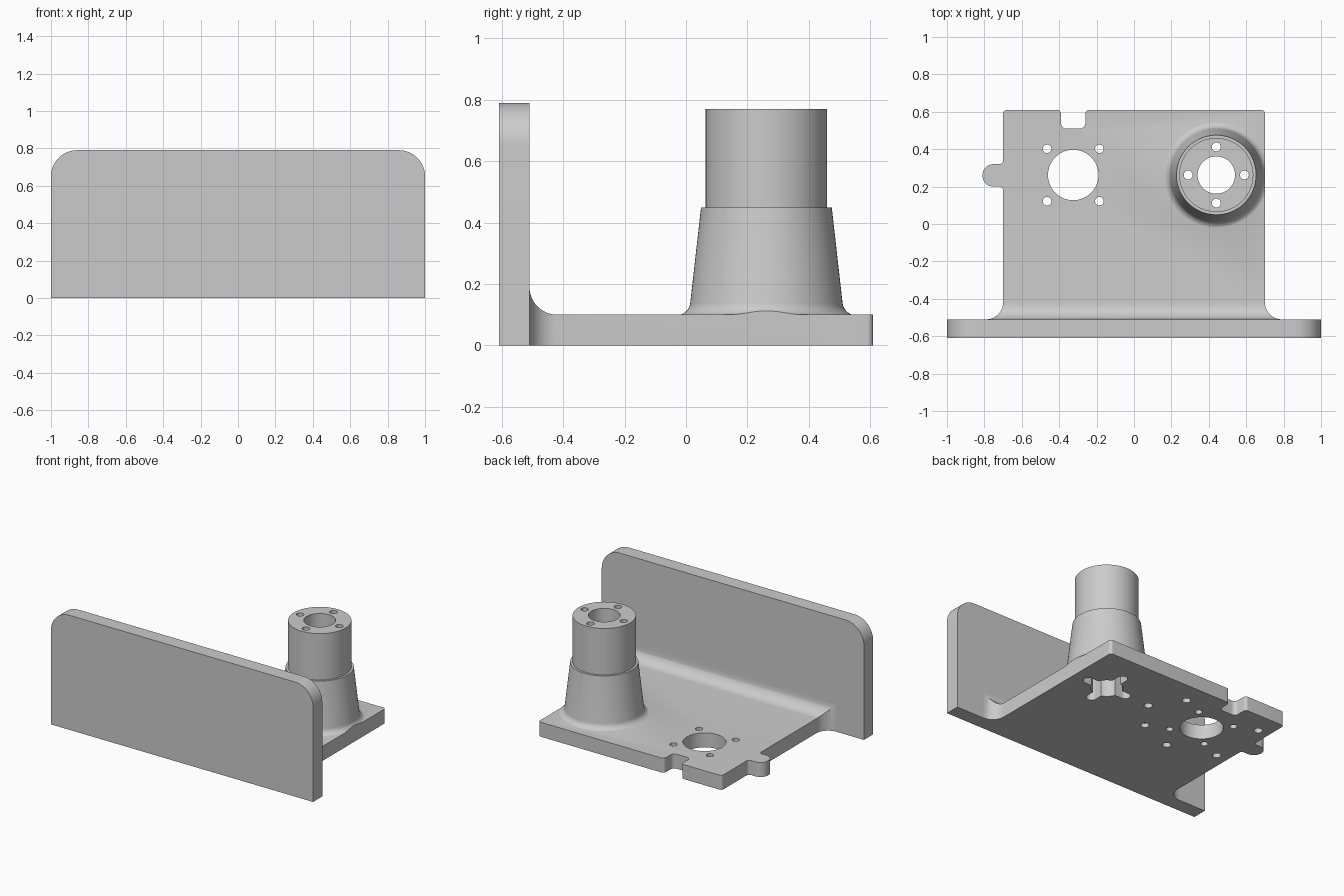
import bpy, bmesh, math
from mathutils import Vector

if "Cube" in bpy.data.objects:
    bpy.data.objects.remove(bpy.data.objects["Cube"], do_unlink=True)

grey = bpy.data.materials.new("plain_grey")
grey.use_nodes = True
grey.diffuse_color = (0.6, 0.6, 0.6, 1)
grey.node_tree.nodes["Principled BSDF"].inputs["Base Color"].default_value = (0.6, 0.6, 0.6, 1)


def rounded(corners, steps=10):
    """Polygon outline; a third value on a corner is its fillet radius."""
    out = []
    for i, c in enumerate(corners):
        p = Vector(c[:2])
        if len(c) < 3:
            out.append(p)
            continue
        r = c[2]
        a = (Vector(corners[i - 1][:2]) - p).normalized()
        b = (Vector(corners[(i + 1) % len(corners)][:2]) - p).normalized()
        half = math.acos(max(-1, min(1, a.dot(b)))) / 2
        centre = p + (a + b).normalized() * (r / math.sin(half))
        start = p + a * (r / math.tan(half)) - centre
        end = p + b * (r / math.tan(half)) - centre
        first = math.atan2(start.y, start.x)
        sweep = (math.atan2(end.y, end.x) - first + math.pi) % (2 * math.pi) - math.pi
        for k in range(steps + 1):
            t = first + sweep * k / steps
            out.append(centre + Vector((math.cos(t), math.sin(t))) * r)
    return out


def finish(name, bm):
    bmesh.ops.recalc_face_normals(bm, faces=bm.faces)
    mesh = bpy.data.meshes.new(name)
    bm.to_mesh(mesh)
    bm.free()
    mesh.materials.append(grey)
    obj = bpy.data.objects.new(name, mesh)
    bpy.context.collection.objects.link(obj)
    return obj


def prism(name, points, lo, hi, axis="z"):
    place = {"x": lambda p, h: (h, p[0], p[1]),
             "y": lambda p, h: (p[0], h, p[1]),
             "z": lambda p, h: (p[0], p[1], h)}[axis]
    bm = bmesh.new()
    face = bm.faces.new([bm.verts.new(place(p, lo)) for p in points])
    grown = bmesh.ops.extrude_face_region(bm, geom=[face])["geom"]
    bmesh.ops.translate(bm, vec=Vector(place((0, 0), hi - lo)),
                        verts=[v for v in grown if isinstance(v, bmesh.types.BMVert)])
    return finish(name, bm)


def disc(x, y, r, lo, hi, sides=32):
    turn = [2 * math.pi * k / sides for k in range(sides)]
    return prism("hole_cutter", [(x + r * math.cos(t), y + r * math.sin(t)) for t in turn], lo, hi)


def box(x, y, hx, hy, lo, hi, r):
    pts = rounded([(x - hx, y - hy, r), (x + hx, y - hy, r), (x + hx, y + hy, r), (x - hx, y + hy, r)])
    return prism("slot_cutter", pts, lo, hi)


def lathe(name, profile, x, y, sides=72):
    bm = bmesh.new()
    verts = [bm.verts.new((p[0], 0, p[1])) for p in profile]
    edges = [bm.edges.new(pair) for pair in zip(verts, verts[1:])]
    bmesh.ops.spin(bm, geom=verts + edges, cent=(0, 0, 0), axis=(0, 0, 1),
                   angle=2 * math.pi, steps=sides)
    bmesh.ops.remove_doubles(bm, verts=bm.verts, dist=1e-5)
    bmesh.ops.translate(bm, vec=(x, y, 0), verts=bm.verts)
    return finish(name, bm)


def combine(target, other, operation):
    mod = target.modifiers.new("combine", "BOOLEAN")
    mod.operation, mod.object, mod.solver = operation, other, "EXACT"
    bpy.context.view_layer.objects.active = target
    bpy.ops.object.modifier_apply(modifier=mod.name)
    bpy.data.objects.remove(other, do_unlink=True)


# Upright front wall with two rounded top corners
bracket = prism("mounting_bracket", rounded([(-1, 0), (1, 0), (1, 0.79, 0.14), (-1, 0.79, 0.14)], 16),
                -0.61, -0.51, "y")

# Base plate outline: flared root, rear notch and side tab
base = prism("base_plate", rounded([
    (-0.79, -0.55), (0.79, -0.55), (0.79, -0.51), (0.7, -0.51, 0.09),
    (0.7, 0.61, 0.02), (-0.26, 0.61, 0.02), (-0.26, 0.51, 0.03),
    (-0.39, 0.51, 0.03), (-0.39, 0.61, 0.02), (-0.7, 0.61, 0.02),
    (-0.7, 0.32, 0.02), (-0.81, 0.32, 0.058), (-0.81, 0.2, 0.058),
    (-0.7, 0.2, 0.02), (-0.7, -0.51, 0.09), (-0.79, -0.51)]), 0, 0.25)

# Trim the top of the base, leaving a fillet against the wall
trim = prism("top_trim", rounded([(-0.51, 0.1, 0.09), (1, 0.1), (1, 0.4), (-0.51, 0.4)], 14), -1.2, 1.2, "x")
combine(base, trim, "DIFFERENCE")

# Tapered boss with a filleted foot, cut flush with the plate edge
BX, CY = 0.44, 0.262
boss = lathe("boss", rounded([(0, 0.05), (0.295, 0.05), (0.295, 0.098), (0.2525, 0.1, 0.045),
                              (0.213, 0.45), (0.198, 0.45), (0.198, 0.77), (0, 0.77)]), BX, CY)
combine(boss, box(1.2, CY, 0.5, 0.5, -0.2, 0.6, 0.01), "DIFFERENCE")

combine(bracket, base, "UNION")
combine(bracket, boss, "UNION")

# Boss bore, its four screw holes and the cross-shaped pocket below
cutters = [disc(BX, CY, 0.1, -0.1, 0.9, 48),
           box(BX, CY, 0.182, 0.034, -0.1, 0.55, 0.033),
           box(BX, CY, 0.034, 0.182, -0.1, 0.55, 0.033)]
for dx, dy in ((1, 0), (-1, 0), (0, 1), (0, -1)):
    cutters.append(disc(BX + 0.15 * dx, CY + 0.15 * dy, 0.024, 0.5, 0.9, 24))

# Round opening in the plate with four screw holes
HX = -0.325
cutters.append(disc(HX, CY, 0.135, -0.1, 0.3, 56))
for sx in (-1, 1):
    for sy in (-1, 1):
        cutters.append(disc(HX + 0.14 * sx, CY + 0.14 * sy, 0.023, -0.1, 0.3, 24))
        # Shallow blind holes underneath
        cutters.append(disc(HX + 0.29 * sx, CY + 0.2 * sy, 0.027, -0.1, 0.03, 24))
for dx, dy in ((0.43, 0), (0.03, -0.3)):
    cutters.append(disc(HX + dx, CY + dy, 0.027, -0.1, 0.03, 24))
for cutter in cutters:
    combine(bracket, cutter, "DIFFERENCE")

bpy.ops.object.select_all(action="DESELECT")
bracket.select_set(True)
bpy.context.view_layer.objects.active = bracket
bpy.ops.object.shade_smooth_by_angle(angle=math.radians(30))
